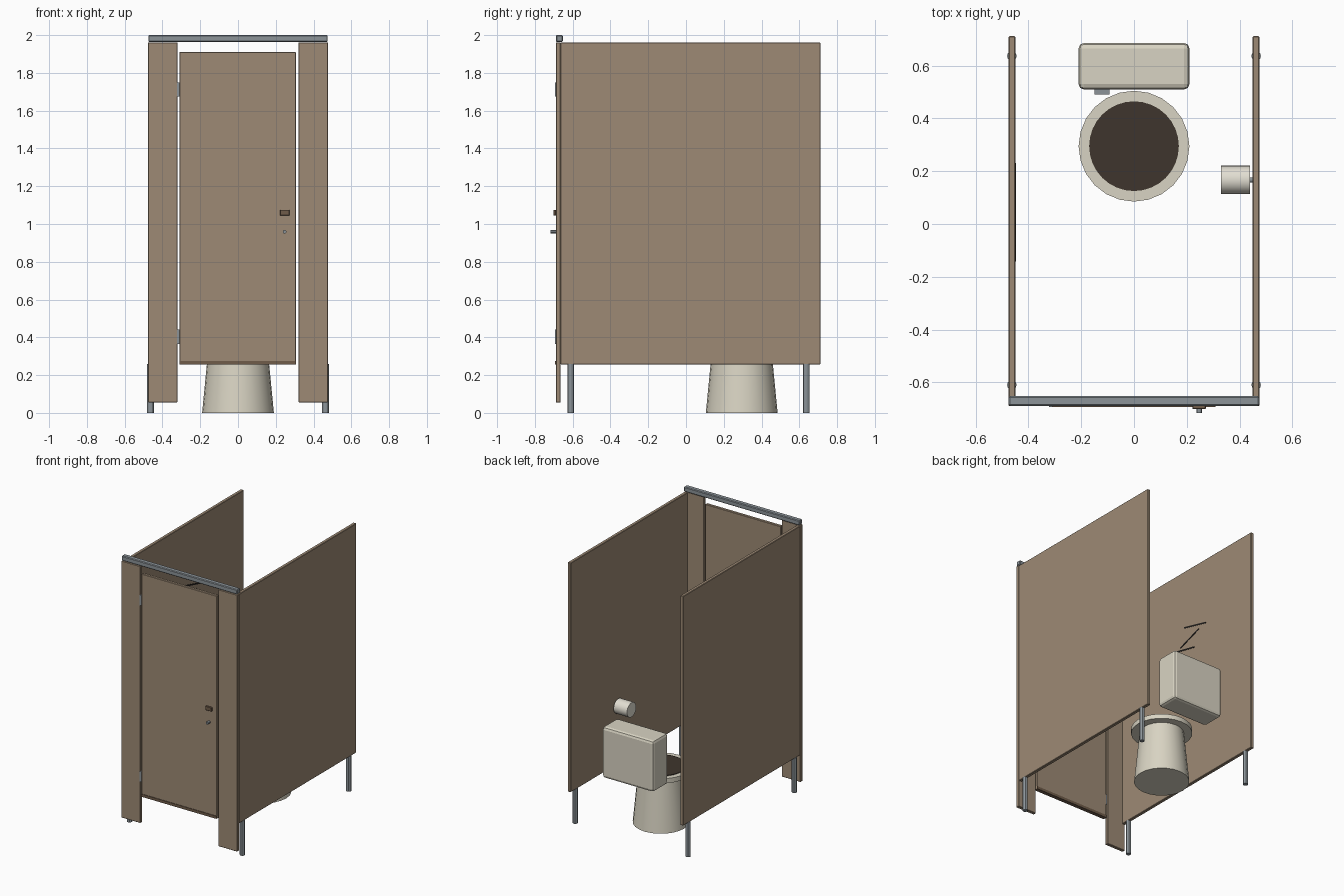
import bpy, math
from mathutils import Vector

if "Cube" in bpy.data.objects:
    bpy.data.objects.remove(bpy.data.objects["Cube"])


def mat(name, rgb):
    m = bpy.data.materials.new(name)
    lin = [(c / 255 / 12.92) if c < 11 else ((c / 255 + 0.055) / 1.055) ** 2.4 for c in rgb]
    m.diffuse_color = (*lin, 1)
    m.use_nodes = True
    m.node_tree.nodes["Principled BSDF"].inputs["Base Color"].default_value = m.diffuse_color
    return m


BROWN = mat("tan laminate", (157, 138, 117))
TRIM = mat("dark tan trim", (112, 92, 74))
STEEL = mat("brushed steel", (140, 148, 153))
CHINA = mat("cream porcelain", (217, 212, 195))
PAPER = mat("white paper", (226, 222, 210))
WATER = mat("dark bowl", (62, 53, 45))
INK = mat("black ink", (35, 32, 30))


def finish(ob, name, m, bevel=0.0, segs=1):
    ob.name = name
    ob.data.materials.append(m)
    if bevel:
        b = ob.modifiers.new("bevel", 'BEVEL')
        b.width, b.segments = bevel, segs
    return ob


def box(name, x, y, z, m, bevel=0.0, segs=1):
    """Box from three (low, high) ranges."""
    bpy.ops.mesh.primitive_cube_add(size=1)
    ob = bpy.context.object
    for v in ob.data.vertices:
        v.co = [r[0] + (c + 0.5) * (r[1] - r[0]) for r, c in zip((x, y, z), v.co)]
    return finish(ob, name, m, bevel, segs)


def cyl(name, loc, r1, r2, depth, m, rot=(0, 0, 0), sides=24):
    bpy.ops.mesh.primitive_cone_add(vertices=sides, radius1=r1, radius2=r2, depth=depth,
                                    location=loc, rotation=rot)
    bpy.ops.object.shade_smooth_by_angle(angle=math.radians(30))
    return finish(bpy.context.object, name, m)


def span(s, a, b):
    return tuple(sorted((s * a, s * b)))


# Side panels, front pilasters and round legs, mirrored left and right
for s, side in ((-1, "left"), (1, "right")):
    box(side + "_panel", span(s, 0.45, 0.475), (-0.664, 0.712), (0.257, 1.96), BROWN, 0.003)
    box(side + "_pilaster", span(s, 0.32, 0.476), (-0.689, -0.664), (0.055, 1.962), BROWN, 0.003)
    for y, end in ((-0.61, "front"), (0.637, "back")):
        cyl(f"{side}_{end}_leg", (s * 0.463, y, 0.13), 0.018, 0.018, 0.26, STEEL, sides=12)

# Head rail
box("head_rail", (-0.475, 0.475), (-0.689, -0.652), (1.964, 2.0), STEEL, 0.005)

# Door with its bottom strip, hinges, indicator and knob
box("door", (-0.311, 0.308), (-0.689, -0.666), (0.257, 1.91), BROWN, 0.003)
box("door_bottom_strip", (-0.311, 0.308), (-0.693, -0.664), (0.256, 0.276), TRIM)
for z, n in ((0.403, "lower"), (1.712, "upper")):
    box(n + "_hinge", (-0.323, -0.309), (-0.693, -0.668), (z - 0.038, z + 0.038), STEEL)
box("latch_indicator", (0.222, 0.272), (-0.702, -0.688), (1.045, 1.075), TRIM, 0.002)
cyl("door_knob", (0.247, -0.702, 0.959), 0.010, 0.010, 0.030, STEEL, (math.pi / 2, 0, 0), 12)
box("inside_latch", (0.222, 0.30), (-0.667, -0.658), (1.045, 1.075), STEEL)

# Toilet: tapered pedestal, rim, dark bowl opening
cyl("pedestal", (0, 0.295, 0.195), 0.19, 0.152, 0.39, CHINA)
cyl("seat_rim", (0, 0.295, 0.40), 0.21, 0.21, 0.035, CHINA)
cyl("bowl_opening", (0, 0.295, 0.418), 0.17, 0.17, 0.008, WATER, sides=32)

# Cistern and flush lever
box("cistern", (-0.21, 0.21), (0.51, 0.686), (0.42, 0.80), CHINA, 0.02, 2)
box("flush_lever", (-0.15, -0.093), (0.49, 0.513), (0.715, 0.735), STEEL)

# Paper roll on the right panel
cyl("paper_roll", (0.385, 0.167, 0.695), 0.054, 0.054, 0.11, PAPER, (0, math.pi / 2, 0))
cyl("roll_peg", (0.443, 0.167, 0.695), 0.01, 0.01, 0.02, STEEL, (0, math.pi / 2, 0), 12)

# Scratched strokes on the inside of the left panel: (y, z) end points
strokes = [((0.0, 1.516), (0.23, 1.457)), ((-0.04, 1.373), (0.155, 1.44)),
           ((-0.08, 1.36), (0.11, 1.317)), ((-0.14, 1.22), (0.03, 1.28))]
for i, (a, b) in enumerate(strokes):
    a, b = Vector(a), Vector(b)
    d, c = b - a, (a + b) / 2
    h = d.length / 2
    ob = box(f"scratch_{i + 1}", (-0.0015, 0.0015), (-h, h), (-0.005, 0.005), INK)
    ob.location = (-0.449, c.x, c.y)
    ob.rotation_euler = (math.atan2(d.y, d.x), 0, 0)
